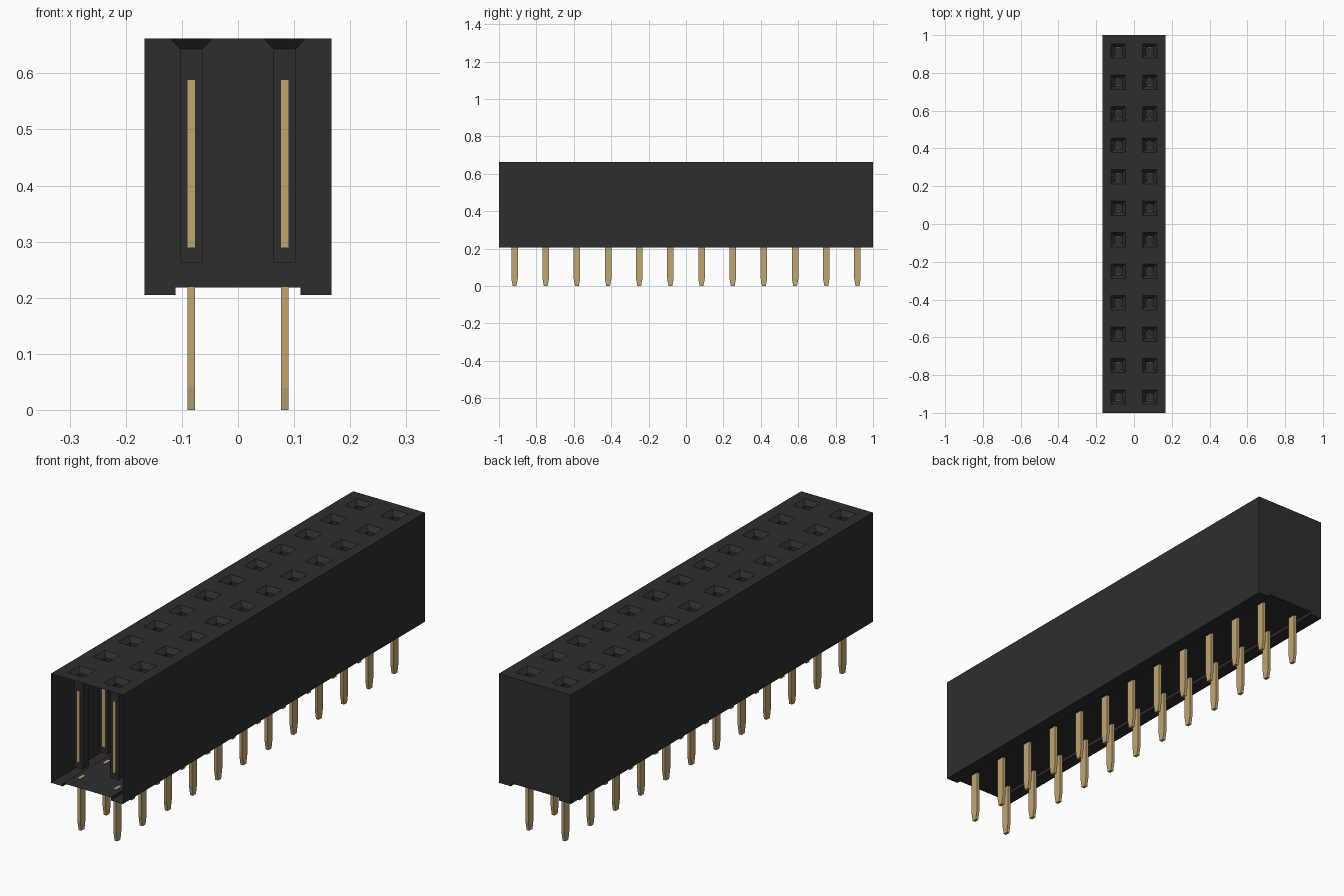
import bpy, bmesh

if "Cube" in bpy.data.objects:
    bpy.data.objects.remove(bpy.data.objects["Cube"], do_unlink=True)

PITCH = 1 / 6
ROWS = 12
HALF_W = PITCH
Z_LOW, Z_FLOOR, Z_TOP = 0.205, 0.218, 0.662
CENTRES = [(sx * PITCH / 2, (r - (ROWS - 1) / 2) * PITCH)
           for r in range(ROWS) for sx in (-1, 1)]


def material(name, rgb):
    m = bpy.data.materials.new(name)
    m.use_nodes = True
    m.diffuse_color = (*rgb, 1)
    m.node_tree.nodes["Principled BSDF"].inputs["Base Color"].default_value = (*rgb, 1)
    return m


black = material("black plastic", (0.027, 0.027, 0.027))
gold = material("gold plating", (0.53, 0.38, 0.17))


def finish(name, bm, mat):
    mesh = bpy.data.meshes.new(name)
    bm.to_mesh(mesh)
    bm.free()
    mesh.materials.append(mat)
    obj = bpy.data.objects.new(name, mesh)
    bpy.context.collection.objects.link(obj)
    return obj


def ring(bm, x, y, z, hx, hy):
    """Rectangle of vertices, counter-clockwise from above."""
    return [bm.verts.new((x + sx * hx, y + sy * hy, z))
            for sx, sy in ((-1, -1), (1, -1), (1, 1), (-1, 1))]


def bridge(bm, a, b):
    for i in range(4):
        j = (i + 1) % 4
        bm.faces.new((a[i], a[j], b[j], b[i]))


def loft(bm, x, y, sections):
    """Closed solid through (z, half x, half y) sections, bottom to top."""
    rings = [ring(bm, x, y, *s) for s in sections]
    bm.faces.new(rings[0][::-1])
    for a, b in zip(rings, rings[1:]):
        bridge(bm, a, b)
    bm.faces.new(rings[-1])


# Housing shell: side walls, recessed floor and back end; the front end is open
bm = bmesh.new()
profile = [(-HALF_W, Z_LOW), (-0.111, Z_LOW), (-0.111, Z_FLOOR), (0.111, Z_FLOOR),
           (0.111, Z_LOW), (HALF_W, Z_LOW), (HALF_W, Z_TOP), (-HALF_W, Z_TOP)]
front = [bm.verts.new((x, -1, z)) for x, z in profile]
back = [bm.verts.new((x, 1, z)) for x, z in profile]
for i in range(len(profile)):
    j = (i + 1) % len(profile)
    if i != 6:  # the top is made from the socket cells
        bm.faces.new((back[i], back[j], front[j], front[i]))
bm.faces.new(back[::-1])
finish("housing_shell", bm, black)

# Top face with a funnel and square socket tube in every cell
bm = bmesh.new()
for x, y in CENTRES:
    levels = [(Z_TOP, PITCH / 2), (Z_TOP, 0.0375), (0.643, 0.02), (0.263, 0.02)]
    rings = [ring(bm, x, y, z, h, h) for z, h in levels]
    for a, b in zip(rings, rings[1:]):
        bridge(bm, a, b)
    bm.faces.new(rings[-1])
bmesh.ops.remove_doubles(bm, verts=bm.verts, dist=0.0001)
finish("socket_top", bm, black)

# Flat solder pins with tapered tips
bm = bmesh.new()
for x, y in CENTRES:
    loft(bm, x, y, [(0, 0.0065, 0.010), (0.04, 0.0065, 0.0175), (0.22, 0.0065, 0.0175)])
finish("solder_pins", bm, gold)

# Pairs of contact prongs set into the socket tube walls
bm = bmesh.new()
for x, y in CENTRES:
    for side in (-1, 1):
        loft(bm, x, y + side * 0.018, [(0.29, 0.0065, 0.003), (0.588, 0.0065, 0.003)])
finish("contact_prongs", bm, gold)
